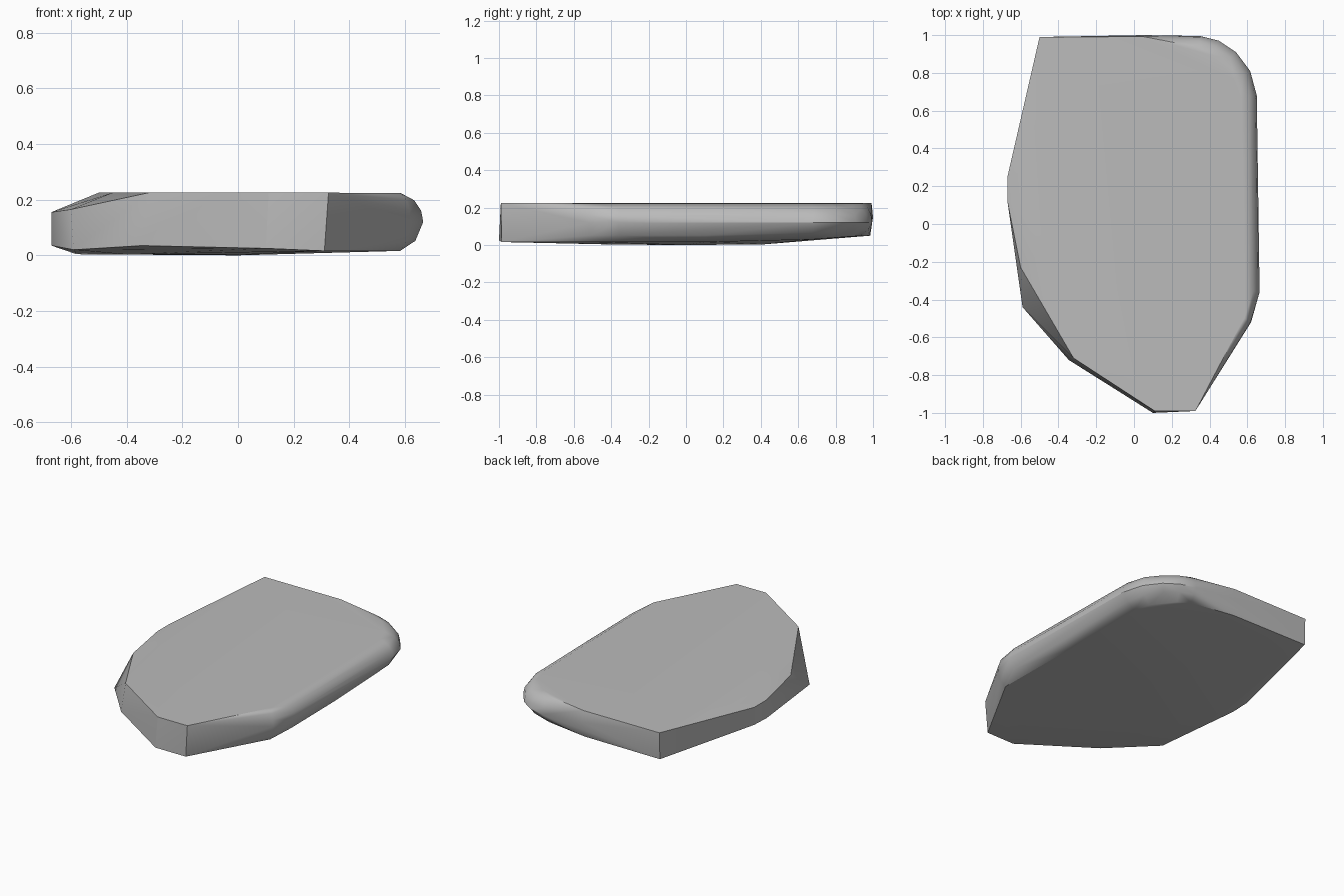
import bpy, bmesh
from math import radians, cos, sin
from mathutils import Vector

if "Cube" in bpy.data.objects:
    bpy.data.objects.remove(bpy.data.objects["Cube"], do_unlink=True)

# One plain stone colour
stone = bpy.data.materials.new("stone grey")
stone.use_nodes = True
colour = (0.5, 0.5, 0.5, 1.0)
stone.diffuse_color = colour
stone.node_tree.nodes["Principled BSDF"].inputs["Base Color"].default_value = colour

# Worn rim: stations of (x, y, outward angle, width of the rounding)
rim = [(.62, -.52, -32, .5), (.665, -.36, -8, .95), (.66, .1, 0, .95),
       (.65, .68, 5, 1), (.615, .81, 25, 1.1), (.54, .91, 45, 1.2),
       (.45, .97, 65, 1), (.35, .995, 80, .7)]
# Rounded cross-section of the rim: (inset, height)
section = [(.085, .223), (.035, .198), (.008, .16), (0, .12), (.03, .052), (.09, .016)]


def rim_points():
    for x, y, angle, width in rim:
        out = Vector((cos(radians(angle)), sin(radians(angle)), 0))
        for inset, z in section:
            lift = max(0, y - .45) * .06 if z < .1 else 0
            yield Vector((x, y, z + lift)) - out * inset * width


# Chipped edge: sharp corners of the broken front, left and back
chipped = [(-.5, .99, .225), (-.5, .985, .05),
           (-.67, .25, .155), (-.67, .25, .04), (-.67, .12, .155), (-.67, .12, .035),
           (-.6, -.23, .165), (-.59, -.44, .02),
           (-.32, -.71, .225), (-.345, -.72, .035),
           (.11, -.99, .225), (.1, -1, .025), (.325, -.99, .225), (.31, -.985, .016),
           (.05, .992, .225), (.05, 1, .15), (.05, .98, .05)]
# Crown points of the upper face and the shallow belly underneath
faces_inner = [(-.5, .6, .225), (-.45, -.1, .225),
               (-.58, .1, .004), (-.4, -.4, .003), (0, 0, 0), (-.1, .42, .004), (.05, -.4, .004)]

bm = bmesh.new()
for p in list(rim_points()) + chipped + faces_inner:
    bm.verts.new(p)
bmesh.ops.convex_hull(bm, input=bm.verts[:])
bmesh.ops.delete(bm, geom=[v for v in bm.verts if not v.link_faces], context='VERTS')
bmesh.ops.dissolve_limit(bm, angle_limit=radians(.5), verts=bm.verts[:], edges=bm.edges[:])
bmesh.ops.recalc_face_normals(bm, faces=bm.faces[:])

mesh = bpy.data.meshes.new("flat_stone")
bm.to_mesh(mesh)
bm.free()
mesh.materials.append(stone)
slab = bpy.data.objects.new("flat_stone", mesh)
bpy.context.collection.objects.link(slab)

# Smooth rim, crisp chipped corners
bpy.ops.object.select_all(action='DESELECT')
slab.select_set(True)
bpy.context.view_layer.objects.active = slab
bpy.ops.object.shade_smooth_by_angle(angle=radians(30))
weighted = slab.modifiers.new("Even shading", 'WEIGHTED_NORMAL')
weighted.keep_sharp = True
